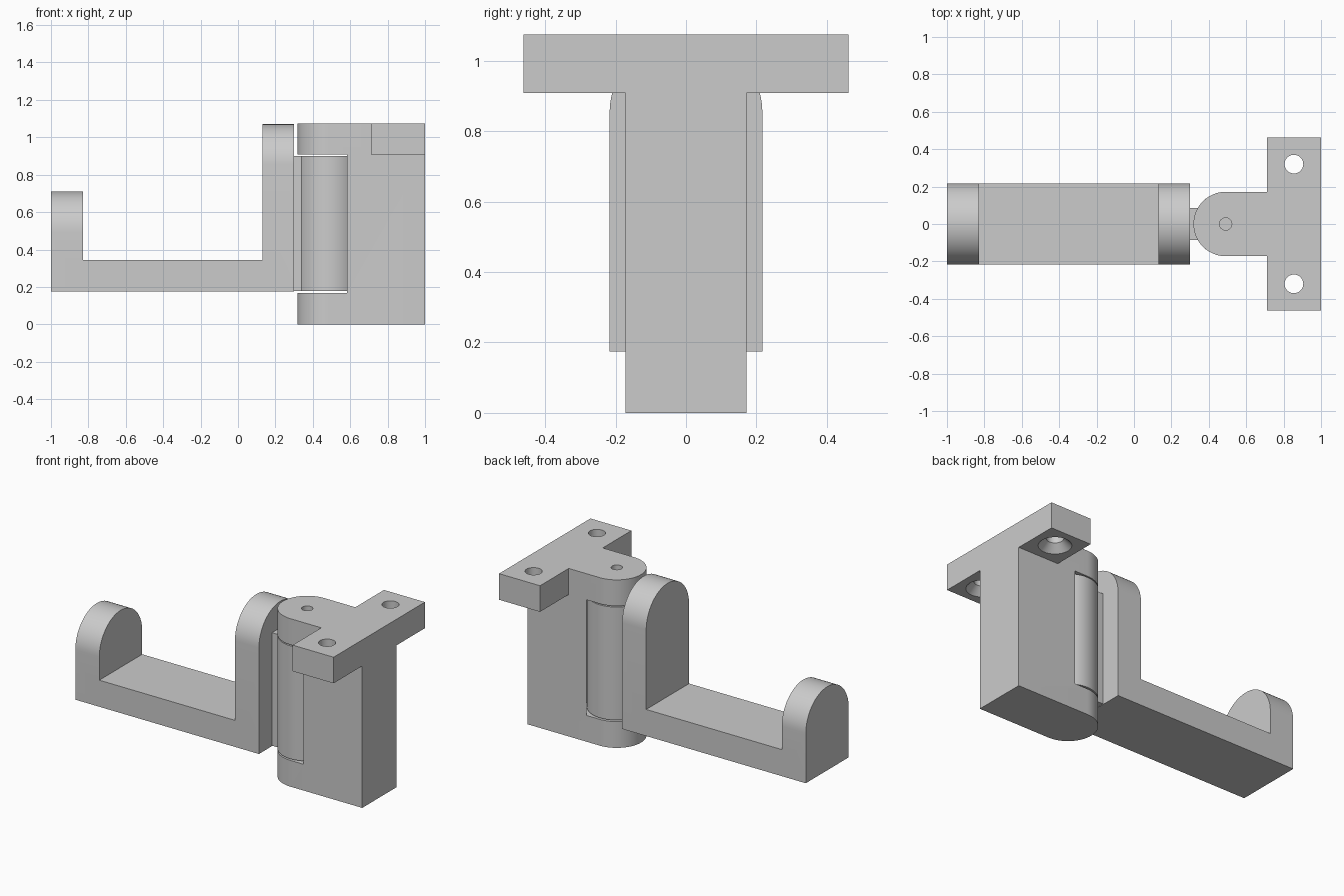
import bpy
import bmesh
from math import sin, cos, pi, radians, sqrt
from mathutils import Matrix, Vector

if "Cube" in bpy.data.objects:
    bpy.data.objects.remove(bpy.data.objects["Cube"])

grey = bpy.data.materials.new("plain grey")
grey.use_nodes = True
grey.diffuse_color = (0.6, 0.6, 0.6, 1)
grey.node_tree.nodes["Principled BSDF"].inputs["Base Color"].default_value = (0.6, 0.6, 0.6, 1)

HEIGHT = 1.075
PIVOT_X = 0.49
RADIUS = 0.172
ARM_HALF = 0.217
ARM_Z = 0.175


def finish(name, bm):
    bmesh.ops.recalc_face_normals(bm, faces=bm.faces[:])
    mesh = bpy.data.meshes.new(name)
    bm.to_mesh(mesh)
    bm.free()
    mesh.materials.append(grey)
    obj = bpy.data.objects.new(name, mesh)
    bpy.context.collection.objects.link(obj)
    return obj


def extrude(name, outline, start, end, axis="z"):
    """Extrude an outline: (x, y) along z, or (y, z) along x."""
    bm = bmesh.new()
    if axis == "z":
        points = [Vector((a, b, start)) for a, b in outline]
        shift = Vector((0, 0, end - start))
    else:
        points = [Vector((start, a, b)) for a, b in outline]
        shift = Vector((end - start, 0, 0))
    face = bm.faces.new([bm.verts.new(p) for p in points])
    top = bmesh.ops.extrude_face_region(bm, geom=[face])["geom"]
    bmesh.ops.translate(bm, vec=shift, verts=[v for v in top if isinstance(v, bmesh.types.BMVert)])
    return finish(name, bm)


def box(name, x, y, z):
    return extrude(name, [(x[0], y[0]), (x[1], y[0]), (x[1], y[1]), (x[0], y[1])], *z)


def cone(name, x, y, z, r_low, r_high, segments=48):
    bm = bmesh.new()
    place = Matrix.Translation((x, y, (z[0] + z[1]) / 2))
    bmesh.ops.create_cone(bm, cap_ends=True, segments=segments, radius1=r_low,
                          radius2=r_high, depth=z[1] - z[0], matrix=place)
    return finish(name, bm)


def arc(cx, cy, r, start, end, steps=32):
    angles = [start + (end - start) * i / steps for i in range(steps + 1)]
    return [(cx + r * cos(a), cy + r * sin(a)) for a in angles]


def combine(obj, other, operation):
    mod = obj.modifiers.new(operation.lower(), "BOOLEAN")
    mod.operation = operation
    mod.solver = "EXACT"
    mod.object = other
    bpy.context.view_layer.objects.active = obj
    bpy.ops.object.modifier_apply(modifier=mod.name)
    bpy.data.objects.remove(other)


def smooth(obj):
    bpy.ops.object.select_all(action="DESELECT")
    obj.select_set(True)
    bpy.context.view_layer.objects.active = obj
    bpy.ops.object.shade_smooth_by_angle(angle=radians(25))


# Mounting bracket: round-ended column with a top flange
column = [(1, -RADIUS), (1, RADIUS)] + arc(PIVOT_X, 0, RADIUS, pi / 2, 3 * pi / 2)
bracket = extrude("mounting_bracket", column, 0, HEIGHT)
combine(bracket, box("flange", (0.71, 1), (-0.462, 0.462), (0.908, HEIGHT)), "UNION")

# Round pocket for the hinge knuckle
combine(bracket, cone("pocket", PIVOT_X, 0, (0.168, 0.908), 0.196, 0.196, 96), "DIFFERENCE")

# Countersunk screw holes, wide side below
for side in (-1, 1):
    y = side * 0.32
    combine(bracket, cone("screw_hole", 0.855, y, (0.85, 1.2), 0.05, 0.05), "DIFFERENCE")
    combine(bracket, cone("countersink", 0.855, y, (0.898, 0.954), 0.106, 0.05), "DIFFERENCE")

# Hook arm: flat bar with two round-topped uprights
arm = box("hook_arm", (-0.92, 0.22), (-ARM_HALF, ARM_HALF), (ARM_Z, 0.345))
for x0, x1, top in ((-1, -0.83, 0.71), (0.13, 0.3, 1.07)):
    upright = [(-ARM_HALF, ARM_Z), (ARM_HALF, ARM_Z)] + arc(0, top - ARM_HALF, ARM_HALF, 0, pi)
    combine(arm, extrude("upright", upright, x0, x1, "x"), "UNION")

# Hinge knuckle joined to the arm by a narrow web
web = 0.085
turn = pi - math_angle if (math_angle := None) else pi - 0.5168
knuckle_outline = arc(PIVOT_X, 0, RADIUS, -turn, turn, 64) + [(0.28, web), (0.28, -web)]
combine(arm, extrude("knuckle", knuckle_outline, ARM_Z + 0.003, 0.901), "UNION")

# Blind pin hole through the bracket top and the knuckle
for part in (bracket, arm):
    combine(part, cone("pin_hole", PIVOT_X, 0, (0.09, 1.2), 0.033, 0.033, 32), "DIFFERENCE")
    smooth(part)
